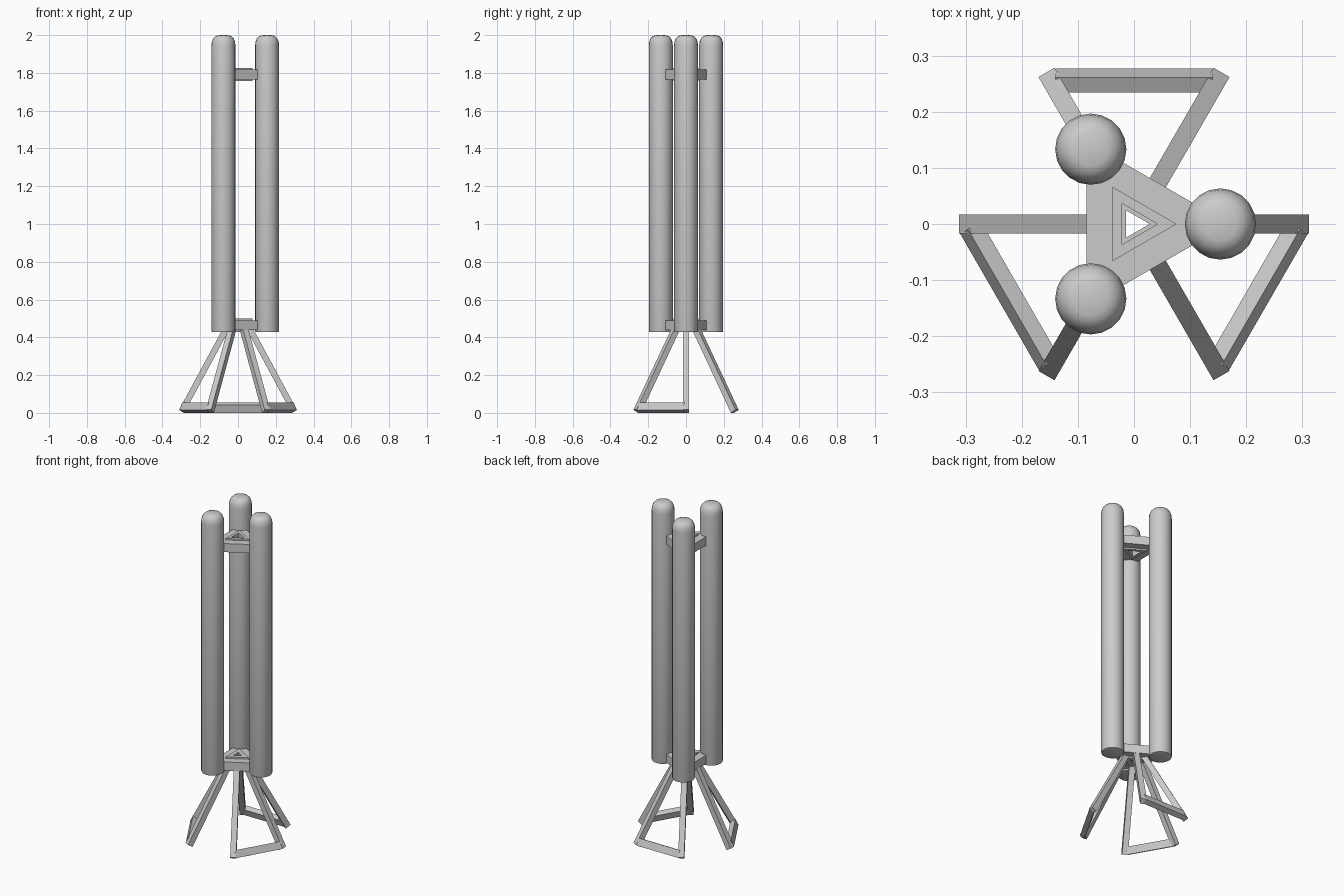
import bpy, bmesh
from math import sin, cos, pi, radians
from mathutils import Matrix

if "Cube" in bpy.data.objects:
    bpy.data.objects.remove(bpy.data.objects["Cube"])


def finish(bm, name, smooth=False):
    bmesh.ops.remove_doubles(bm, verts=bm.verts, dist=1e-5)
    bmesh.ops.recalc_face_normals(bm, faces=bm.faces)
    me = bpy.data.meshes.new(name)
    bm.to_mesh(me)
    bm.free()
    ob = bpy.data.objects.new(name, me)
    bpy.context.collection.objects.link(ob)
    if smooth:
        bpy.ops.object.select_all(action='DESELECT')
        bpy.context.view_layer.objects.active = ob
        ob.select_set(True)
        bpy.ops.object.shade_smooth_by_angle(angle=radians(35))
    return ob


def lathe(name, profile, x, y, sides=20):
    """Closed (r, z) profile turned about a vertical axis at x, y."""
    bm = bmesh.new()
    vs = [bm.verts.new((r, 0, z)) for r, z in profile]
    edges = [bm.edges.new(p) for p in zip(vs, vs[1:])]
    bmesh.ops.spin(bm, geom=vs + edges, axis=(0, 0, 1), cent=(0, 0, 0),
                   angle=2 * pi, steps=sides)
    bm.transform(Matrix.Translation((x, y, 0)))
    return finish(bm, name, True)


def bar(name, profile, width, azimuth):
    """(r, z) profile extruded sideways by width, turned to an azimuth."""
    bm = bmesh.new()
    face = bm.faces.new([bm.verts.new((r, -width / 2, z)) for r, z in profile])
    ext = bmesh.ops.extrude_face_region(bm, geom=[face])['geom']
    bmesh.ops.translate(bm, vec=(0, width, 0),
                        verts=[v for v in ext if isinstance(v, bmesh.types.BMVert)])
    bm.transform(Matrix.Rotation(radians(azimuth), 4, 'Z'))
    return finish(bm, name)


def tri_ring(name, outer, inner, z0, z1):
    """Triangular ring given by its inradii, one corner towards +x."""
    bm = bmesh.new()
    rings = []
    for k in range(4):
        a = 2 * pi * k / 3
        rings.append([bm.verts.new((2 * d * cos(a), 2 * d * sin(a), z)) for d, z in
                      ((outer, z0), (outer, z1), (inner, z1), (inner, z0))])
    for a, b in zip(rings, rings[1:]):
        for i in range(4):
            j = (i + 1) % 4
            bm.faces.new((a[i], b[i], b[j], a[j]))
    return finish(bm, name)


# Three round-topped tubes
tube = [(0, .427), (.057, .427), (.0615, .429), (.0635, .435), (.0635, 1.945),
        (.061, 1.966), (.054, 1.983), (.043, 1.994), (.03, 1.999), (0, 2)]
for i in range(3):
    a = 2 * pi * i / 3
    lathe(f"tube_{i + 1}", tube, .154 * cos(a), .154 * sin(a))

# Triangular spacers with an inner hub ring
for label, z, hole in (("lower", .464, .014), ("upper", 1.791, .021)):
    tri_ring(f"{label}_spacer", .085, .036, z - .026, z + .026)
    tri_ring(f"{label}_hub", .038, hole, z - .035, z + .035)

# Three splayed leg frames: two radial struts joined by a foot bar
strut = [(.312, .017), (.284, 0), (.036, .46), (.064, .475)]
foot = [(.277, .014), (.25, 0), (.234, .041), (.261, .055)]
for i, az in enumerate((90, 210, 330)):
    for side, off in (("left", 30), ("right", -30)):
        bar(f"leg_{i + 1}_{side}_strut", strut, .033, az + off)
    bar(f"leg_{i + 1}_foot_bar", foot, .28, az)
